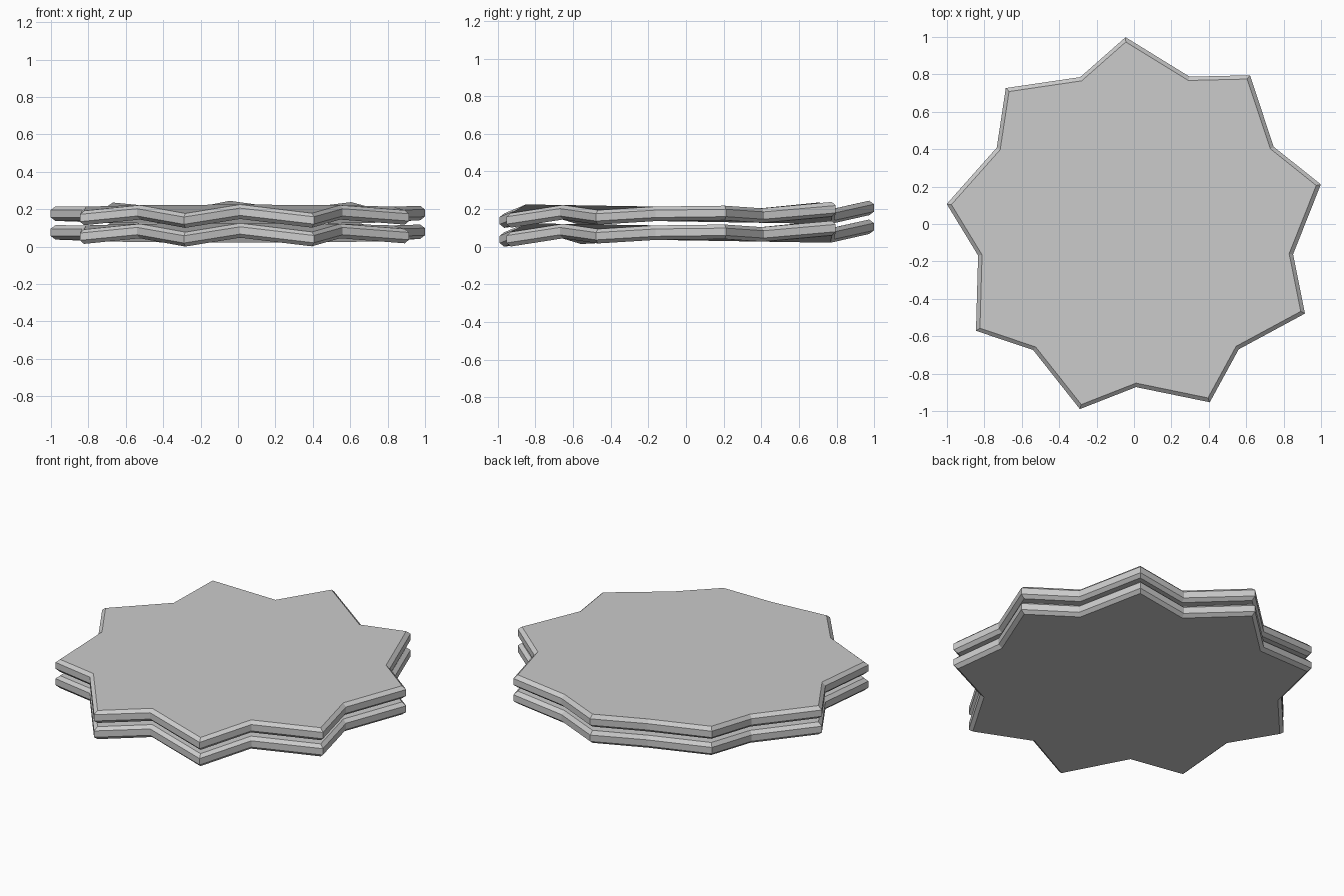
import bpy, bmesh
from math import sin, cos, radians

if "Cube" in bpy.data.objects:
    bpy.data.objects.remove(bpy.data.objects["Cube"])

POINTS = 9
CX, CY = 0.008, -0.017     # star centre within its bounding box
HEIGHT, CHAMFER, INSET = 0.077, 0.019, 0.975


def star_ring(bm, scale, z):
    """Nine-pointed outline; tips tilt up to the back, notches tilt the other way."""
    ring = []
    for i in range(POINTS):
        for angle, radius, tilt in ((70.2, 0.855, -0.016), (93, 1.017, 0.034)):
            a = radians(angle + i * 360 / POINTS)
            x, y = CX + radius * cos(a), CY + radius * sin(a)
            ring.append(bm.verts.new((CX + (x - CX) * scale,
                                      CY + (y - CY) * scale,
                                      z + tilt * y)))
    return ring


def star_plate(name, z):
    """Closed star plate with chamfered top and bottom rims."""
    bm = bmesh.new()
    profile = ((INSET, 0), (1, CHAMFER), (1, HEIGHT - CHAMFER), (INSET, HEIGHT))
    rings = [star_ring(bm, s, z + h) for s, h in profile]
    n = POINTS * 2
    for low, high in zip(rings, rings[1:]):
        for i in range(n):
            j = (i + 1) % n
            bm.faces.new((low[i], low[j], high[j], high[i]))
    bm.faces.new(rings[-1])
    bm.faces.new(rings[0][::-1])
    mesh = bpy.data.meshes.new(name)
    bm.to_mesh(mesh)
    bm.free()
    bpy.context.collection.objects.link(bpy.data.objects.new(name, mesh))


# Two identical stacked plates
star_plate("lower_plate", 0.034)
star_plate("upper_plate", 0.134)
